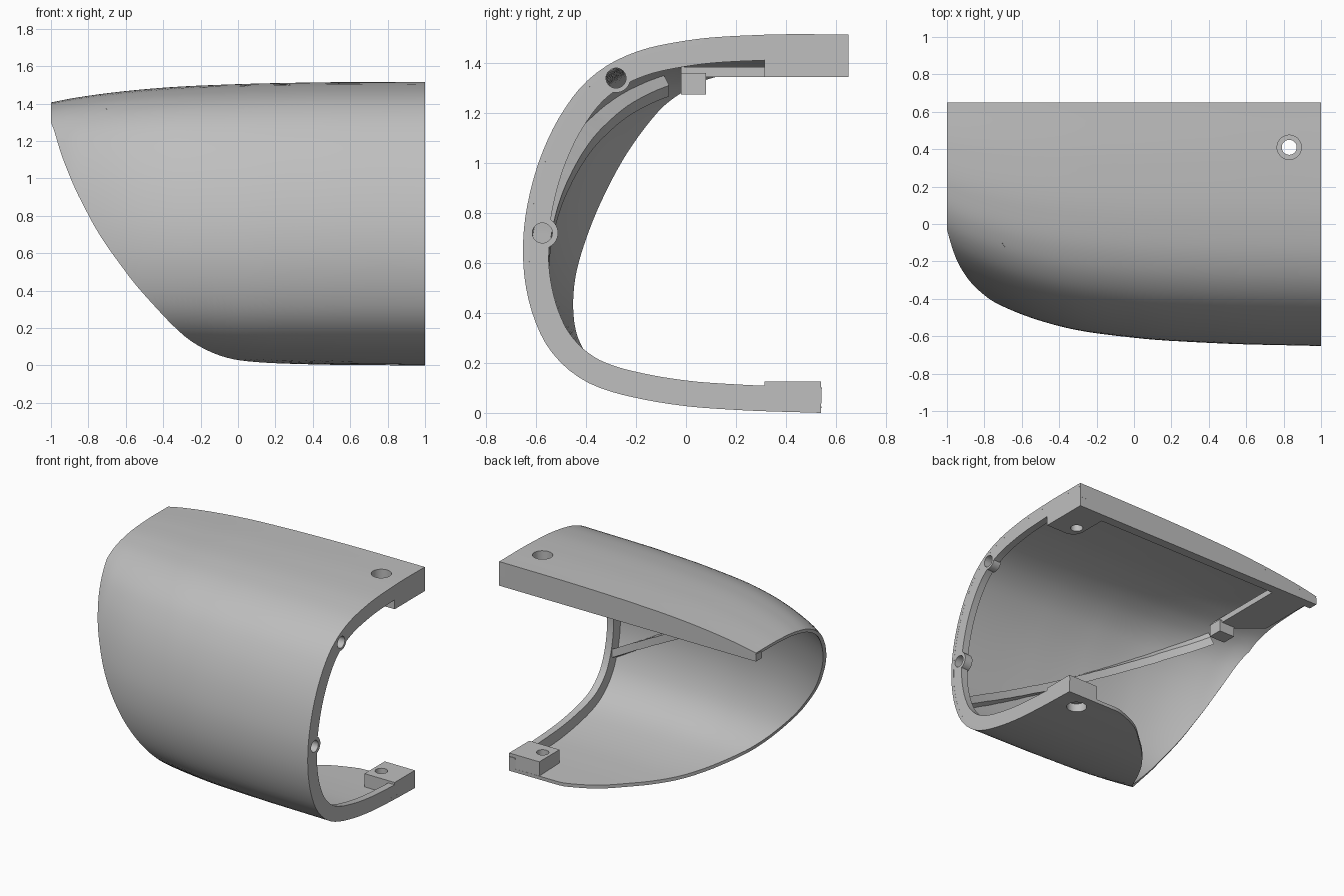
import bpy, bmesh, math
from mathutils import Vector

if "Cube" in bpy.data.objects:
    bpy.data.objects.remove(bpy.data.objects["Cube"])

grey = bpy.data.materials.new("light_grey_plastic")
grey.use_nodes = True
grey.diffuse_color = (0.52, 0.52, 0.52, 1)
grey.node_tree.nodes["Principled BSDF"].inputs["Base Color"].default_value = grey.diffuse_color


def slope(rows, k, c):
    """Tangent at row k for uneven keys."""
    def d(i):
        return (rows[i + 1][c] - rows[i][c]) / (rows[i + 1][0] - rows[i][0])
    if k == 0:
        return d(0)
    if k == len(rows) - 1:
        return d(k - 1)
    before, after = rows[k][0] - rows[k - 1][0], rows[k + 1][0] - rows[k][0]
    return (after * d(k - 1) + before * d(k)) / (before + after)


def smooth(rows, t):
    """Smooth interpolation of rows (key, value, ...) at key t."""
    t = min(max(t, rows[0][0]), rows[-1][0])
    k = 0
    while k < len(rows) - 2 and t > rows[k + 1][0]:
        k += 1
    a, b = rows[k], rows[k + 1]
    h = b[0] - a[0]
    u = (t - a[0]) / h
    return [a[c] * (1 + 2 * u) * (1 - u) ** 2 + slope(rows, k, c) * h * u * (1 - u) ** 2
            + b[c] * u * u * (3 - 2 * u) + slope(rows, k + 1, c) * h * u * u * (u - 1)
            for c in range(1, len(a))]


# C-shaped end profile (y, z), from the top back edge round to the bottom
profile = [(.65, 1.515), (.3, 1.513), (0, 1.49), (-.2, 1.445), (-.3, 1.4), (-.4, 1.325),
           (-.5, 1.195), (-.57, 1.055), (-.62, .9), (-.65, .72), (-.64, .5), (-.605, .37),
           (-.56, .275), (-.5, .2), (-.4, .125), (-.3, .085), (-.2, .06), (0, .027),
           (.2, .012), (.54, 0)]
arc = []
length = 0
for k, (y, z) in enumerate(profile):
    if k:
        length += math.dist(profile[k - 1], (y, z))
    arc.append((length, y, z))

# taper along x: top height, depth scale, height scale
taper = [(-1, 1.405, .7, .83), (-.9, 1.425, .757, .88), (-.8, 1.441, .8, .91),
         (-.6, 1.466, .87, .94), (-.4, 1.484, .918, .96), (0, 1.503, .966, .987),
         (.4, 1.512, .987, .996), (1, 1.515, 1, 1)]
# arc length at which the wall stops along x
rim = [(-1, .99), (-.95, 1.25), (-.9, 1.42), (-.8, 1.66), (-.6, 1.99), (-.4, 2.25),
       (-.3, 2.39), (-.2, 2.55), (-.1, 2.74), (0, 2.91), (.1, 3.04), (.23, 3.17),
       (.35, 3.28), (.5, 3.36), (.62, 3.4), (1, 3.4)]


def skin(x, s):
    top, ky, kz = smooth(taper, x)
    y, z = smooth(arc, min(s, length))
    return Vector((x, .65 - (.65 - y) * ky, top - (1.515 - z) * kz))


def inward(x, s):
    d = skin(x, min(s + .01, length)) - skin(x, max(s - .01, 0))
    return Vector((0, -d.z, d.y)).normalized()


def make(name, verts, faces, fix=True):
    me = bpy.data.meshes.new(name)
    me.from_pydata([tuple(v) for v in verts], [], faces)
    if fix:
        bm = bmesh.new()
        bm.from_mesh(me)
        bmesh.ops.recalc_face_normals(bm, faces=bm.faces)
        bm.to_mesh(me)
        bm.free()
    ob = bpy.data.objects.new(name, me)
    bpy.context.collection.objects.link(ob)
    me.materials.append(grey)
    return ob


def sweep(name, rings):
    """Closed solid through a list of equal rings."""
    n = len(rings[0])
    faces = [(i * n + k, i * n + (k + 1) % n, (i + 1) * n + (k + 1) % n, (i + 1) * n + k)
             for i in range(len(rings) - 1) for k in range(n)]
    last = (len(rings) - 1) * n
    faces += [tuple(range(n)), tuple(range(last, last + n))]
    return make(name, [v for r in rings for v in r], faces)


def box(name, x, y, z):
    return sweep(name, [[(a, y[0], z[0]), (a, y[1], z[0]), (a, y[1], z[1]), (a, y[0], z[1])]
                        for a in x])


def arc_points(centre, r, start, end, n):
    return [(centre[0] + r * math.cos(start + (end - start) * k / n),
             centre[1] + r * math.sin(start + (end - start) * k / n)) for k in range(n)]


def rod(name, axis, start, end, centre, r):
    ring = arc_points(centre, r, 0, math.tau, 40)
    return sweep(name, [[(h, a, b) if axis == "x" else (a, b, h) for a, b in ring]
                        for h in (start, end)])


def apply(ob, kind, **settings):
    m = ob.modifiers.new("step", kind)
    for key, value in settings.items():
        setattr(m, key, value)
    bpy.context.view_layer.objects.active = ob
    bpy.ops.object.modifier_apply(modifier=m.name)


def combine(ob, others, operation):
    for other in others:
        apply(ob, 'BOOLEAN', operation=operation, solver='EXACT', object=other)


# outer wall
N, M = 72, 72
xs = [-1 + 2 * (i / N) ** 1.6 for i in range(N + 1)]
verts = []
for x in xs:
    stop = min(smooth(rim, x)[0], length)
    verts += [skin(x, stop * j / M) for j in range(M + 1)]
W = M + 1
shell = make("shell_wall", verts,
             [(i * W + j, i * W + j + 1, (i + 1) * W + j + 1, (i + 1) * W + j)
              for i in range(N) for j in range(M)], False)
apply(shell, 'SOLIDIFY', thickness=.024, offset=-1)

# flange around the open end
rings = []
back = Vector((-.05, 0, 0))
for j in range(101):
    s = length * j / 100
    p, n = skin(1, s), inward(1, s)
    a, b = p + n * .01, p + n * .102
    rings.append([a, b, b + back, a + back])
flange = sweep("end_flange", rings)

# small round bosses on the flange
boss_at = [(-.28, 1.34), (-.575, .72)]
bosses = [rod("flange_boss", "x", .94, 1, c, r) for c, r in zip(boss_at, (.058, .063))]
pins = [rod("boss_hole_cutter", "x", .9, 1.05, c, .04) for c in boss_at]

# screw blocks, the top one with a rounded inner corner
plan = [(1, .65), (.765, .65)]
plan += arc_points((.845, .395), .08, math.pi, math.pi * 1.5, 10) + [(.845, .315), (1, .315)]
top_block = sweep("top_screw_block", [[(x, y, z) for x, y in plan] for z in (1.345, 1.5)])
low_block = box("bottom_screw_block", (.765, 1), (.315, .54), (.01, .125))

# stiffened top edge, nose pad and catch
edge = [(-1, 1.345), (1, 1.345), (1, 1.5), (0, 1.49), (-.6, 1.45), (-1, 1.395)]
sweep("top_edge_bar", [[(x, y, z) for x, z in edge] for y in (.585, .65)])
sweep("nose_pad", [[(x, y, 1.345), (x, .62, 1.345), (x, .62, z), (x, y, z)]
                   for x, y, z in ((-.95, .2, 1.375), (-.68, -.02, 1.385))])
box("nose_catch", (-.78, -.66), (-.02, .08), (1.275, 1.36))

# diagonal rib along the inside of the wall
rings = []
side = Vector((.014, 0, .022))
for k in range(49):
    f = k / 48
    x = .96 - 1.68 * f
    height = .4 + .965 * f
    s = 0
    while skin(x, s).z > height and s < length:
        s += .003
    p, n = skin(x, s), inward(x, s)
    a, b = p + n * .015, p + n * (.085 + .06 * f * (1 - f))
    rings.append([a - side, b - side, b + side, a + side])
rib = sweep("diagonal_rib", rings)

# stepped screw holes
hole = (.83, .41)
top_cut = [rod("top_hole_cutter", "z", 1.2, 1.6, hole, .04),
           rod("top_counterbore_cutter", "z", 1.42, 1.6, hole, .065)]
low_cut = [rod("bottom_hole_cutter", "z", -.1, .3, hole, .04),
           rod("bottom_counterbore_cutter", "z", -.1, .065, hole, .065)]
combine(flange, bosses, 'UNION')
combine(flange, pins, 'DIFFERENCE')
combine(shell, pins + top_cut + low_cut, 'DIFFERENCE')
combine(top_block, top_cut, 'DIFFERENCE')
combine(low_block, low_cut, 'DIFFERENCE')
for helper in bosses + pins + top_cut + low_cut:
    bpy.data.objects.remove(helper)

# smooth shading with sharp edges kept
bpy.ops.object.select_all(action='DESELECT')
for ob in (shell, flange, rib, top_block, low_block):
    ob.select_set(True)
bpy.context.view_layer.objects.active = shell
bpy.ops.object.shade_smooth_by_angle(angle=math.radians(35))
